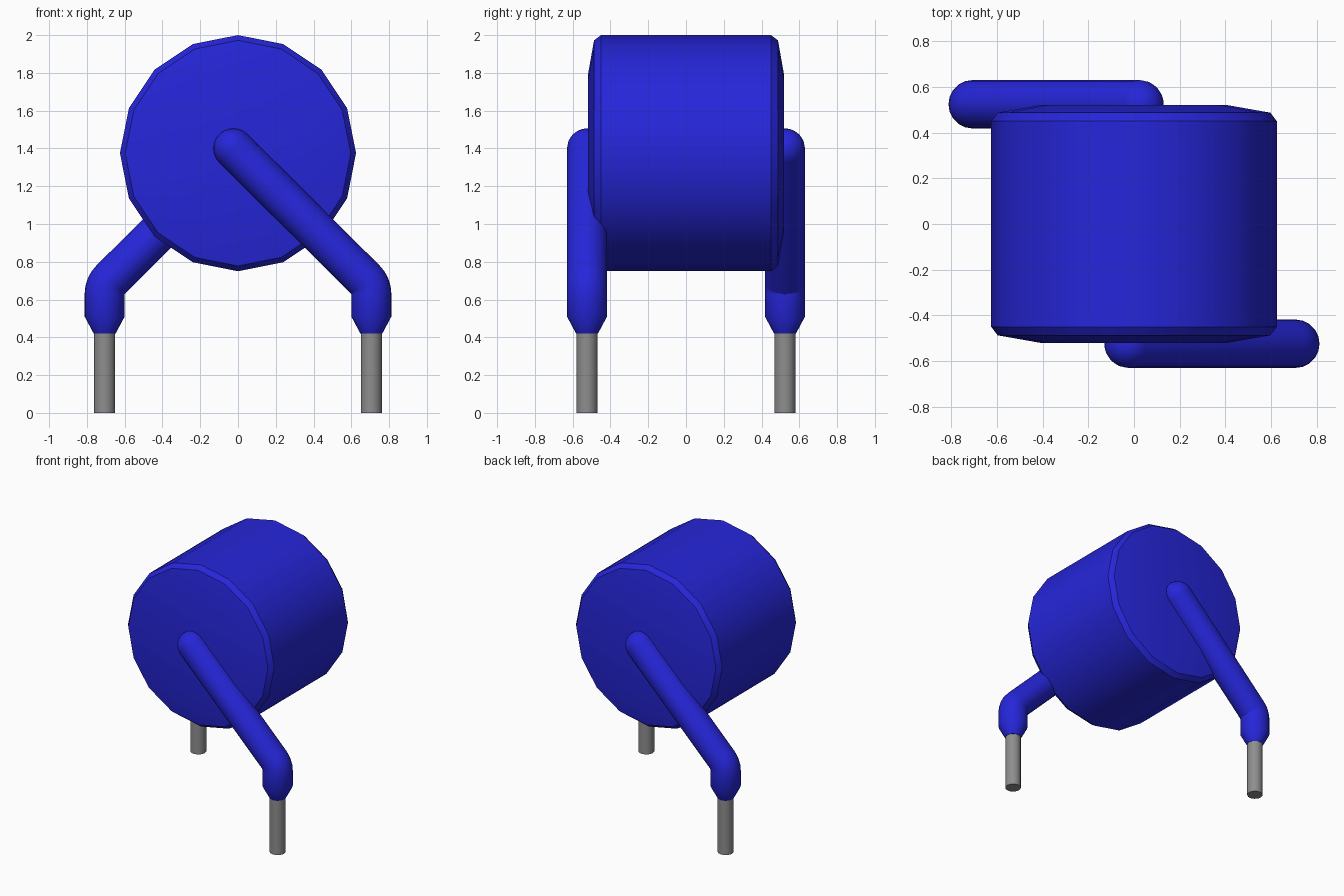
import bpy, bmesh, math
from mathutils import Vector, Matrix

old = bpy.data.objects.get("Cube")
if old:
    bpy.data.objects.remove(old, do_unlink=True)


def make_material(name, rgb):
    m = bpy.data.materials.new(name)
    m.use_nodes = True
    m.diffuse_color = (*rgb, 1)
    m.node_tree.nodes["Principled BSDF"].inputs["Base Color"].default_value = (*rgb, 1)
    return m


BLUE = make_material("blue coating", (0.019, 0.019, 0.70))
GREY = make_material("bare metal", (0.27, 0.27, 0.27))
Y = Vector((0, 1, 0))


def loft(name, rings, sides, mat, turn=0.0):
    """Skin circular rings given as (centre, axis a, axis b, radius), capping both ends."""
    bm = bmesh.new()
    loops = []
    for c, a, b, r in rings:
        loops.append([bm.verts.new(c + r * (math.cos(t) * a + math.sin(t) * b))
                      for t in (2 * math.pi * i / sides for i in range(sides))])
    for l0, l1 in zip(loops, loops[1:]):
        for i in range(sides):
            j = (i + 1) % sides
            bm.faces.new((l0[i], l0[j], l1[j], l1[i]))
    bm.faces.new(loops[0])
    bm.faces.new(loops[-1])
    bmesh.ops.recalc_face_normals(bm, faces=bm.faces)
    bm.transform(Matrix.Rotation(turn, 4, 'Z'))
    me = bpy.data.meshes.new(name)
    bm.to_mesh(me)
    bm.free()
    me.materials.append(mat)
    ob = bpy.data.objects.new(name, me)
    bpy.context.collection.objects.link(ob)
    bpy.ops.object.select_all(action='DESELECT')
    ob.select_set(True)
    bpy.context.view_layer.objects.active = ob
    bpy.ops.object.shade_smooth_by_angle(angle=math.radians(32))
    return ob


# Drum body: sixteen-sided, chamfered rims and slightly domed ends
half = [(0.45, 0.625), (0.487, 0.597), (0.52, 0.41)]
profile = [(-y, r) for y, r in reversed(half)] + half
X, Z = Vector((1, 0, 0)), Vector((0, 0, 1))
loft("drum_body", [(Vector((0, y, 1.375)), X, Z, r) for y, r in profile], 16, BLUE)

# Coated lead: rounded upper end, diagonal run, elbow, short drop and taper
R, LEAD_Y, LEG_X = 0.106, -0.524, 0.706
start = Vector((-0.024, LEAD_Y, 1.4))
diag = Vector((1, 0, -1)).normalized()


def ring(c, tangent, r):
    return (c, Y, tangent.cross(Y), r)


coat = []
for i in range(7):
    t = math.radians(2 + 88 * i / 6)
    coat.append(ring(start - diag * R * math.cos(t), diag, R * math.sin(t)))
pivot = Vector((LEG_X - R, LEAD_Y, 0.63))
for i in range(5):
    t = math.radians(45 - 45 * i / 4)
    out = Vector((math.cos(t), 0, math.sin(t)))
    coat.append(ring(pivot + out * R, Vector((out.z, 0, -out.x)), R))
for z, r in ((0.51, R), (0.42, 0.058)):
    coat.append(ring(Vector((LEG_X, LEAD_Y, z)), -Z, r))

# Bare metal pin below each coated lead
pin = [ring(Vector((LEG_X, LEAD_Y, z)), -Z, 0.056) for z in (0.44, 0)]

for side, turn in (("front", 0), ("back", math.pi)):
    loft(side + "_coated_lead", coat, 20, BLUE, turn)
    loft(side + "_pin", pin, 20, GREY, turn)
